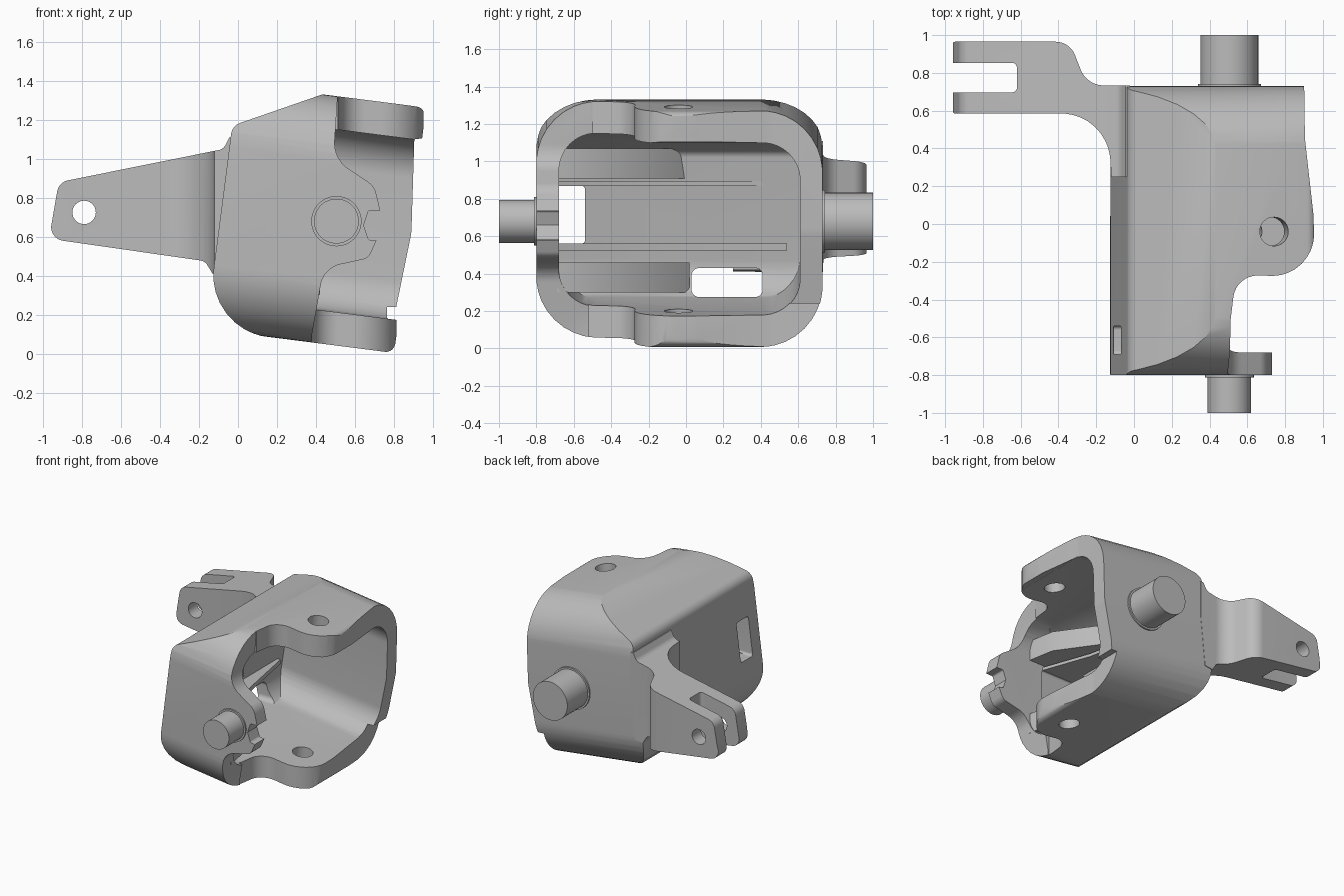
import bpy, bmesh, math
from mathutils import Vector, Matrix

if "Cube" in bpy.data.objects:
    bpy.data.objects.remove(bpy.data.objects["Cube"], do_unlink=True)

metal = bpy.data.materials.new("plain grey")
metal.use_nodes = True
GREY = (0.5, 0.5, 0.5, 1)
metal.diffuse_color = GREY
metal.node_tree.nodes["Principled BSDF"].inputs["Base Color"].default_value = GREY

# The housing is tilted nose-down around this point
TILT = Matrix.Translation((0.4, 0, 0.695)) @ Matrix.Rotation(0.127, 4, 'Y')
PLACE = {'x': lambda a, b, t: (t, a, b),
         'y': lambda a, b, t: (a, t, b),
         'z': lambda a, b, t: (a, b, t)}


def rounded(points, steps=10):
    """Turn (a, b, radius) corners into an outline with filleted corners."""
    out = []
    for i, corner in enumerate(points):
        p = Vector(corner[:2])
        if len(corner) < 3:
            out.append(p)
            continue
        u = (Vector(points[i - 1][:2]) - p).normalized()
        v = (Vector(points[(i + 1) % len(points)][:2]) - p).normalized()
        r, half = corner[2], u.angle(v) / 2
        centre = p + (u + v).normalized() * r / math.sin(half)
        reach = r / math.tan(half)
        a, b = p + u * reach - centre, p + v * reach - centre
        out += [centre + a.lerp(b, k / steps).normalized() * r for k in range(steps + 1)]
    return out


def circle(a, b, r, n=48):
    return [Vector((a + r * math.cos(k * math.tau / n), b + r * math.sin(k * math.tau / n)))
            for k in range(n)]


def box(a0, a1, b0, b1, r):
    return rounded([(a0, b0, r), (a1, b0, r), (a1, b1, r), (a0, b1, r)])


def prism(name, outline, axis, lo, hi, matrix=None):
    bm = bmesh.new()
    ends = [[bm.verts.new(PLACE[axis](p[0], p[1], t)) for p in outline] for t in (lo, hi)]
    n = len(outline)
    bm.faces.new(ends[0])
    bm.faces.new(ends[1][::-1])
    for i in range(n):
        j = (i + 1) % n
        bm.faces.new((ends[0][i], ends[1][i], ends[1][j], ends[0][j]))
    bmesh.ops.recalc_face_normals(bm, faces=bm.faces)
    if matrix:
        bm.transform(matrix)
    mesh = bpy.data.meshes.new(name)
    bm.to_mesh(mesh)
    bm.free()
    mesh.materials.append(metal)
    obj = bpy.data.objects.new(name, mesh)
    bpy.context.collection.objects.link(obj)
    return obj


def combine(obj, other, operation='DIFFERENCE'):
    """Apply a boolean and discard the helper."""
    mod = obj.modifiers.new("bool", 'BOOLEAN')
    mod.operation, mod.solver, mod.object = operation, 'EXACT', other
    bpy.context.view_layer.update()
    deps = bpy.context.evaluated_depsgraph_get()
    mesh = bpy.data.meshes.new_from_object(obj.evaluated_get(deps))
    obj.modifiers.clear()
    obj.data = mesh
    bpy.data.objects.remove(other, do_unlink=True)


# Housing shell: side outline crossed with a rounded tube
housing = prism("housing", rounded([
    (-0.165, 0.125, 0.32), (0.8, 0.003, 0.05), (0.825, 0.17), (0.8, 0.18),
    (0.89, 0.62, 0.3), (0.905, 1.1), (0.945, 1.105), (0.965, 1.262, 0.05),
    (0.44, 1.333, 0.05), (-0.03, 1.17, 0.07)]), 'y', -0.95, 0.95)
combine(housing, prism("tube", box(-0.8, 0.73, -0.635, 0.635, 0.33), 'x', -1, 1, TILT),
        'INTERSECT')

# Inner cavity, open at the right
cavity = prism("cavity", rounded([
    (-0.07, 0.28, 0.2), (1.4, 0.05), (1.4, 1.3), (0.42, 1.19, 0.05), (0.05, 1.05, 0.05)]),
    'y', -0.95, 0.95)
combine(cavity, prism("cavity_tube", box(-0.68, 0.61, -0.465, 0.465, 0.2), 'x', -1, 1.2, TILT),
        'INTERSECT')
combine(housing, cavity)

# Front wall: receding edge with a notched tab around the pin
combine(housing, prism("front_edge", rounded([
    (1.3, 1.6), (0.53, 1.6), (0.49, 1.0, 0.16), (0.7, 0.86, 0.1), (0.73, 0.735),
    (0.67, 0.735, 0.015), (0.645, 0.66), (0.67, 0.585, 0.015), (0.71, 0.58),
    (0.67, 0.49, 0.06), (0.44, 0.44, 0.13), (0.38, 0.1), (0.38, -0.3), (1.3, -0.3)]),
    'y', -0.95, -0.5))

# Top and bottom lugs, each with a pin hole
lug_edge = rounded([
    (0.51, -0.52), (0.54, -0.27, 0.13), (0.96, -0.28, 0.22), (0.95, 0.05, 0.1),
    (0.905, 0.45, 0.3), (0.9, 0.8), (1.3, 0.8), (1.3, -0.52)])
for shift, lo, hi in ((0, 0.95, 1.6), (-0.14, -0.3, 0.24)):
    combine(housing, prism("lug_trim", [p + Vector((shift, 0)) for p in lug_edge], 'z', lo, hi))
combine(housing, prism("lug_hole", circle(0.263, -0.04, 0.076), 'z', -1, 1, TILT))

# Windows through the rear wall
for window in (box(-0.69, -0.54, 0.56, 0.87, 0.02), box(0.03, 0.41, 0.275, 0.43, 0.04)):
    combine(housing, prism("window", window, 'x', -0.5, 0.3))

# Forked arm, bending away from the rear corner
arm = prism("forked_arm", rounded([
    (-0.965, 0.965, 0.02), (-0.34, 0.965, 0.11), (-0.25, 0.735, 0.13), (-0.02, 0.732),
    (-0.02, 0.25), (-0.12, 0.25), (-0.14, 0.585, 0.26), (-0.965, 0.585, 0.02)]), 'z', 0.3, 1.3)
combine(arm, prism("arm_side", rounded([
    (-0.97, 0.59, 0.07), (-0.17, 0.475, 0.05), (-0.13, 0.41), (-0.06, 0.42), (0.01, 1.11),
    (-0.045, 1.11), (-0.075, 1.05, 0.05), (-0.92, 0.88, 0.07)]), 'y', 0, 1.2), 'INTERSECT')
combine(arm, prism("fork_slot", rounded([
    (-1.2, 0.697), (-0.62, 0.697, 0.025), (-0.62, 0.853, 0.025), (-1.2, 0.853)]), 'z', 0, 1.5))
combine(arm, prism("fork_hole", circle(-0.79, 0.725, 0.06), 'y', 0, 1.2))

# Trunnion pins with small base collars
parts = [housing, arm]
for name, r, base, wall, tip in (("front_pin", 0.115, -0.75, -0.8, -1),
                                 ("back_pin", 0.153, 0.66, 0.73, 1)):
    parts.append(prism(name, circle(0.505, 0.68, r), 'y', base, tip))
    step = math.copysign(0.012, tip)
    parts.append(prism(name + "_collar", circle(0.505, 0.68, r + 0.014), 'y', base, wall + step))

# Wedge blocks and thin ridges inside the cavity
wedge = [(0, -0.69), (0.42, -0.69), (0.38, -0.47), (0.12, -0.1), (0, 0.02)]
ridge = [(-0.03, -0.69), (0.3, -0.69), (0.16, -0.3), (0.08, 0.1), (0, 0.54), (-0.03, 0.54)]
for name, outline, lo, hi in (("upper_wedge", wedge, 0.91, 1.07), ("lower_wedge", wedge, 0.3, 0.46),
                              ("upper_ridge", ridge, 0.87, 0.895),
                              ("lower_ridge", ridge, 0.525, 0.56)):
    parts.append(prism(name, outline, 'z', lo, hi))

# Smooth the curved surfaces, keep the edges sharp
for obj in bpy.context.view_layer.objects:
    obj.select_set(obj in parts)
bpy.context.view_layer.objects.active = housing
bpy.ops.object.shade_smooth_by_angle(angle=math.radians(30))
